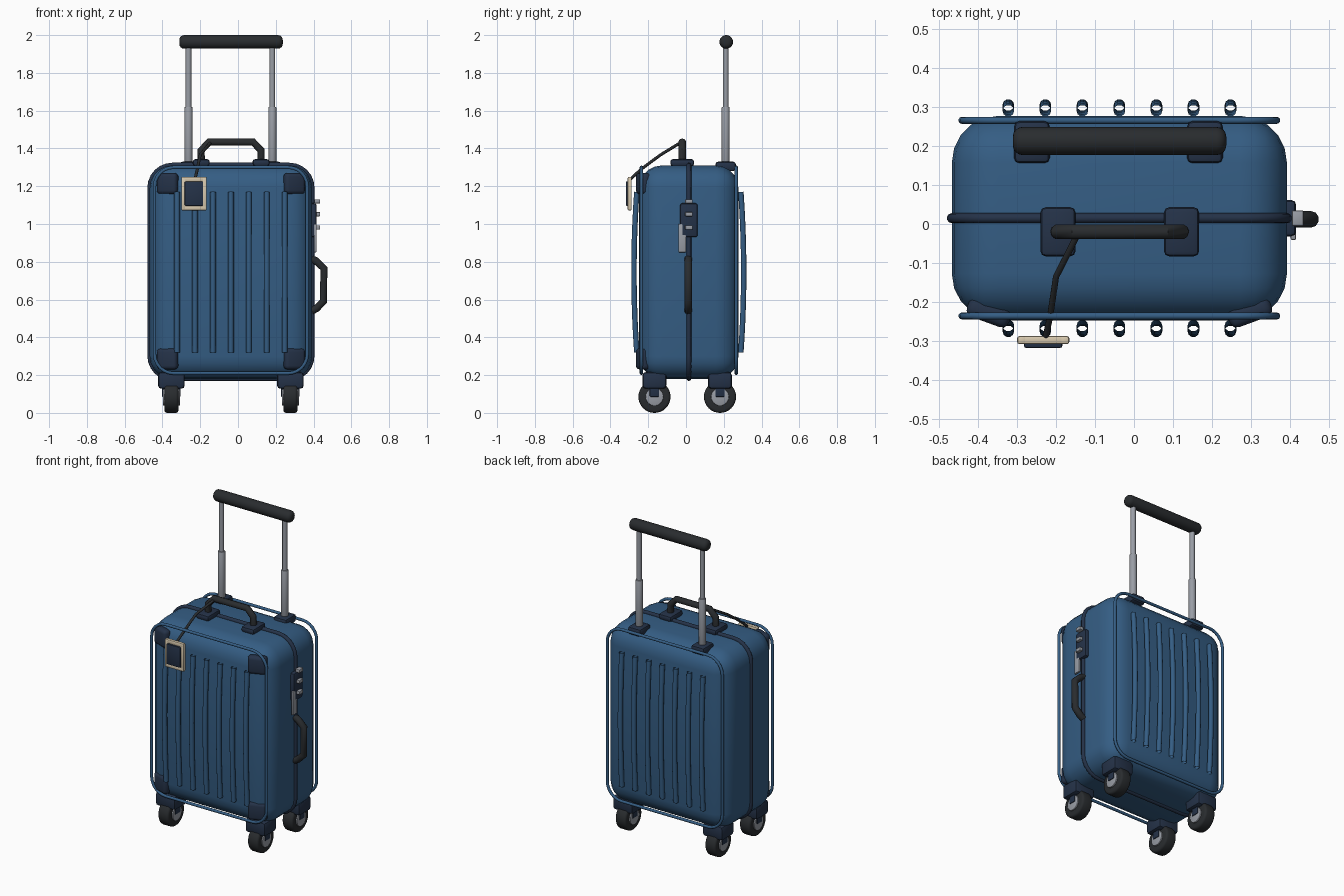
import bpy, math
from mathutils import Vector

if "Cube" in bpy.data.objects:
    bpy.data.objects.remove(bpy.data.objects["Cube"])

CX, CY = -0.0375, 0.015          # centre of the case shell


def mat(name, rgb):
    m = bpy.data.materials.new(name)
    m.diffuse_color = (*rgb, 1)
    m.use_nodes = True
    m.node_tree.nodes["Principled BSDF"].inputs["Base Color"].default_value = m.diffuse_color
    return m


BLUE = mat("shell_blue", (0.035, 0.11, 0.23))
NAVY = mat("trim_navy", (0.018, 0.032, 0.065))
BLACK = mat("rubber_black", (0.022, 0.025, 0.028))
METAL = mat("metal_grey", (0.32, 0.34, 0.38))
CREAM = mat("tag_cream", (0.68, 0.58, 0.42))


def finish(o, name, m):
    o.name = o.data.name = name
    o.data.materials.clear()
    o.data.materials.append(m)
    bpy.ops.object.select_all(action='DESELECT')
    o.select_set(True)
    bpy.context.view_layer.objects.active = o
    bpy.ops.object.shade_smooth_by_angle(angle=math.radians(40))
    return o


def bevel(o, width, seg):
    b = o.modifiers.new("bevel", 'BEVEL')
    b.width, b.segments, b.limit_method = width, seg, 'ANGLE'
    bpy.context.view_layer.objects.active = o
    bpy.ops.object.modifier_apply(modifier=b.name)


def box(name, loc, size, m, r=0.012, seg=2, rot=(0, 0, 0)):
    bpy.ops.mesh.primitive_cube_add(size=1, location=loc, rotation=rot)
    o = bpy.context.object
    o.scale = size
    bpy.ops.object.transform_apply(location=False, rotation=False, scale=True)
    if r:
        bevel(o, r, seg)
    return finish(o, name, m)


def cyl(name, loc, r, depth, m, axis='Z', bev=0, seg=2, n=24):
    rot = {'X': (0, math.pi / 2, 0), 'Y': (math.pi / 2, 0, 0), 'Z': (0, 0, 0)}[axis]
    bpy.ops.mesh.primitive_cylinder_add(vertices=n, radius=r, depth=depth, location=loc, rotation=rot)
    o = bpy.context.object
    if bev:
        bevel(o, bev, seg)
    return finish(o, name, m)


def tube(name, pts, r, m, cyclic=False, caps=True, res=3):
    c = bpy.data.curves.new(name, 'CURVE')
    c.dimensions = '3D'
    c.bevel_depth, c.bevel_resolution, c.use_fill_caps = r, res, caps and not cyclic
    s = c.splines.new('POLY')
    s.points.add(len(pts) - 1)
    for p, q in zip(s.points, pts):
        p.co = (*q, 1)
    s.use_cyclic_u = cyclic
    o = bpy.data.objects.new(name, c)
    bpy.context.collection.objects.link(o)
    bpy.ops.object.select_all(action='DESELECT')
    o.select_set(True)
    bpy.context.view_layer.objects.active = o
    bpy.ops.object.convert(target='MESH')
    return finish(bpy.context.object, name, m)


def round_rect(hw, z0, z1, r, y, n=6):
    pts = []
    for k, (x, z) in enumerate([(hw - r, z1 - r), (r - hw, z1 - r), (r - hw, z0 + r), (hw - r, z0 + r)]):
        for i in range(n + 1):
            a = math.pi / 2 * (k + i / n)
            pts.append((CX + x + r * math.cos(a), y, z + r * math.sin(a)))
    return pts


# Shell, centre seam and face rings
box("case_shell", (CX, CY, 0.745), (0.86, 0.525, 1.13), BLUE, 0.12, 5)
tube("centre_seam", round_rect(0.43, 0.182, 1.312, 0.12, CY), 0.013, NAVY, True)
for side, s in (("front", -1), ("back", 1)):
    tube(f"{side}_face_ring", round_rect(0.404, 0.21, 1.3, 0.1, CY + s * 0.251), 0.009, BLUE, True)
    # Bowed ribs with open ends
    for i in range(-3, 4):
        pts = [(CX + 0.095 * i, CY + s * (0.2905 - 0.015 * t * t), 0.745 + 0.425 * t)
               for t in (k / 5 for k in range(-5, 6))]
        tube(f"{side}_rib_{i + 4}", pts, 0.015, BLUE, caps=False)

# Corner protectors on the front, casters at all four corners
for sx, lr in ((-1, "left"), (1, "right")):
    for z, tb in ((0.286, "lower"), (1.214, "upper")):
        box(f"{tb}_{lr}_corner_guard", (CX + sx * 0.335, CY - 0.242, z), (0.115, 0.052, 0.112), NAVY,
            0.02, 3, (0, 0, sx * math.radians(20)))
    for y, fb in ((-0.167, "front"), (0.18, "back")):
        x = CX + sx * 0.315
        n = f"{fb}_{lr}"
        box(f"{n}_wheel_mount", (x, y, 0.172), (0.14, 0.125, 0.088), NAVY, 0.016)
        for d in (-1, 1):
            box(f"{n}_wheel_fork", (x + d * 0.043, y, 0.125), (0.012, 0.05, 0.08), NAVY, 0.004)
        cyl(f"{n}_wheel", (x, y, 0.085), 0.085, 0.074, BLACK, 'X', 0.014, 3, 32)
        cyl(f"{n}_wheel_hub", (x, y, 0.085), 0.047, 0.09, METAL, 'X', 0.004)

# Telescopic handle
for x, lr in ((-0.262, "left"), (0.182, "right")):
    box(f"{lr}_pole_base", (x, 0.21, 1.305), (0.092, 0.108, 0.05), NAVY, 0.014)
    cyl(f"{lr}_outer_pole", (x, 0.21, 1.46), 0.021, 0.32, METAL, bev=0.004)
    cyl(f"{lr}_inner_pole", (x, 0.21, 1.78), 0.015, 0.36, METAL)
cyl("pull_grip", (-0.037, 0.213, 1.964), 0.036, 0.548, BLACK, 'X', 0.025, 4)

# Top carry handle
for x, lr in ((-0.195, "left"), (0.122, "right")):
    box(f"{lr}_carry_handle_base", (x, -0.02, 1.325), (0.09, 0.126, 0.036), NAVY, 0.013)
HY = -0.02
tube("carry_handle", [(-0.195, HY, 1.32), (-0.195, HY, 1.39), (-0.152, HY, 1.434), (0.08, HY, 1.434),
                      (0.122, HY, 1.39), (0.122, HY, 1.32)], 0.02, BLACK)

# Side carry handle
tube("side_handle", [(0.39, 0.012, 0.815), (0.415, 0.012, 0.803), (0.455, 0.012, 0.765),
                     (0.452, 0.012, 0.59), (0.415, 0.012, 0.553), (0.39, 0.012, 0.54)], 0.021, BLACK)

# Combination lock and zip pull
box("lock_body", (0.398, 0.015, 1.02), (0.036, 0.093, 0.18), NAVY, 0.012)
for i, z in enumerate((1.12, 1.052, 0.982)):
    box(f"lock_dial_{i + 1}", (0.42, 0.015, z), (0.03, 0.04, 0.022), METAL, 0.004)
box("zip_pull", (0.409, -0.02, 0.925), (0.014, 0.042, 0.15), METAL, 0.004)

# Luggage tag and strap
TX, TZ = -0.233, 1.161
for d in (-1, 1):
    box("tag_frame_side", (TX + d * 0.054, -0.298, TZ), (0.026, 0.021, 0.178), CREAM, 0.006)
    box("tag_frame_bar", (TX, -0.298, TZ + d * 0.076), (0.132, 0.021, 0.026), CREAM, 0.006)
box("tag_window", (TX, -0.306, TZ), (0.098, 0.024, 0.13), NAVY, 0.005)
tube("tag_strap", [(-0.142, -0.022, 1.435), (-0.2, -0.135, 1.366), (-0.215, -0.235, 1.292),
                   (TX + 0.005, -0.297, 1.235)], 0.008, BLACK)
